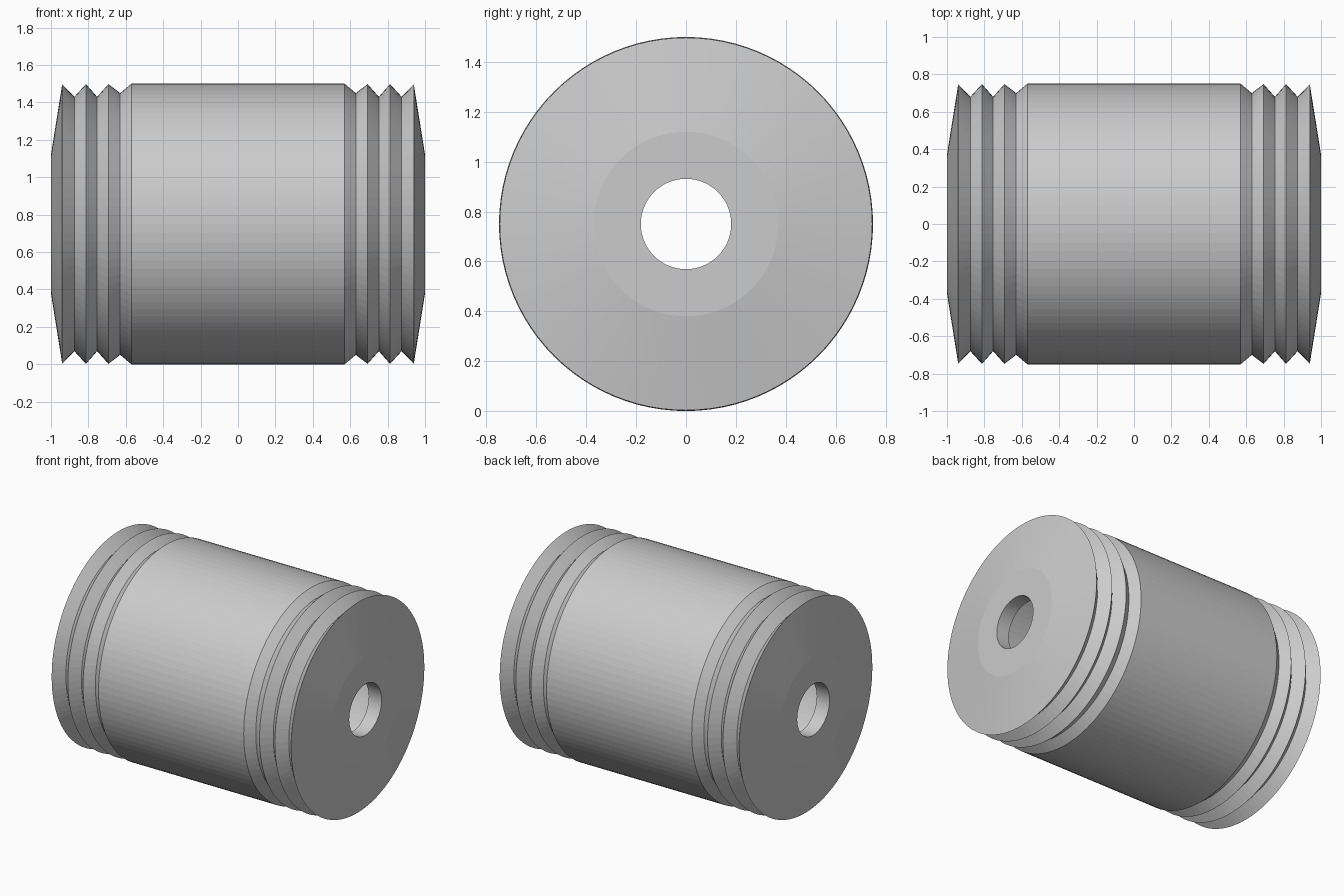
import bpy, bmesh, math
from mathutils import Vector

SEGMENTS = 96
AXIS_Z = 0.75

old = bpy.data.objects.get("Cube")
if old:
    bpy.data.objects.remove(old, do_unlink=True)

# Plain light grey for the whole part
grey = bpy.data.materials.new("light_grey")
grey.use_nodes = True
grey.diffuse_color = (0.6, 0.6, 0.6, 1)
grey.node_tree.nodes["Principled BSDF"].inputs["Base Color"].default_value = grey.diffuse_color


def mirrored(points):
    """Close a half profile of (x, radius) by mirroring it across x = 0."""
    return points + [(-x, r) for x, r in reversed(points)]


def revolve(name, profile, material):
    """Turn a closed (x, radius) profile around the lengthwise axis."""
    bm = bmesh.new()
    verts = [bm.verts.new((x, 0, r)) for x, r in profile]
    edges = [bm.edges.new((a, b)) for a, b in zip(verts, verts[1:] + verts[:1])]
    bmesh.ops.spin(bm, geom=verts + edges, cent=(0, 0, 0), axis=(1, 0, 0),
                   angle=math.tau, steps=SEGMENTS, use_duplicate=False)
    bmesh.ops.remove_doubles(bm, verts=bm.verts, dist=0.0001)
    bmesh.ops.recalc_face_normals(bm, faces=bm.faces)
    mesh = bpy.data.meshes.new(name)
    bm.to_mesh(mesh)
    bm.free()
    mesh.materials.append(material)
    obj = bpy.data.objects.new(name, mesh)
    obj.location = Vector((0, 0, AXIS_Z))
    bpy.context.collection.objects.link(obj)
    return obj


# Outer drum wall, V grooves, dished ends, bore and hollow inside
outside = [(0.57, 0.75), (0.63, 0.70), (0.693, 0.748), (0.753, 0.68),
           (0.813, 0.748), (0.875, 0.68), (0.94, 0.747), (1.0, 0.37)]
inside = [(1.0, 0.181), (0.9, 0.181), (0.9, 0.6)]
revolve("grooved_drum", mirrored(outside + inside), grey)
